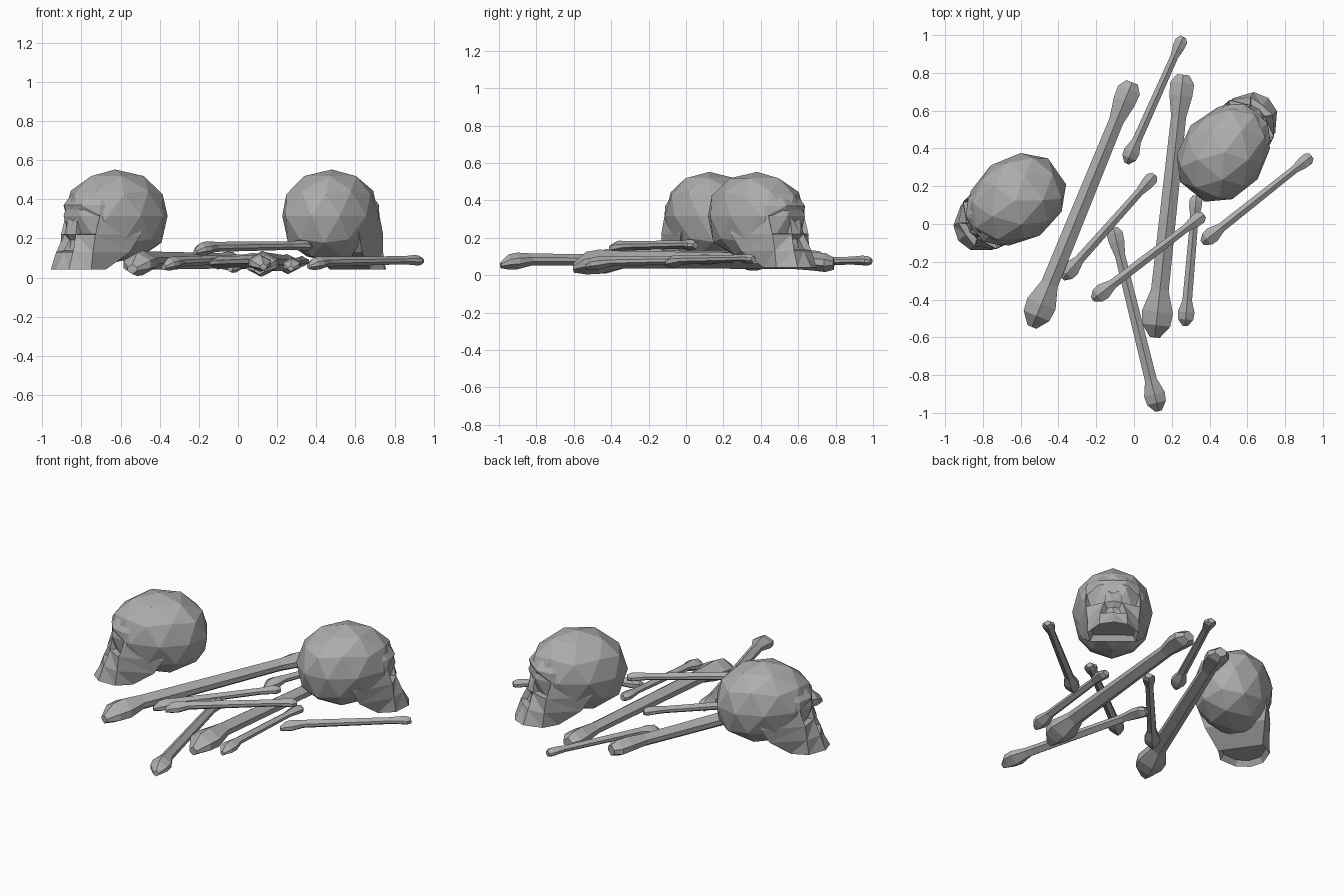
import bpy, bmesh, math
from mathutils import Vector, Matrix

old = bpy.data.objects.get("Cube")
if old:
    bpy.data.objects.remove(old, do_unlink=True)

mat = bpy.data.materials.new("bone_grey")
mat.use_nodes = True
grey = (0.42, 0.42, 0.42, 1)
mat.diffuse_color = grey
mat.node_tree.nodes["Principled BSDF"].inputs["Base Color"].default_value = grey


def finish(bm, name, matrix=None):
    bmesh.ops.recalc_face_normals(bm, faces=bm.faces)
    mesh = bpy.data.meshes.new(name)
    bm.to_mesh(mesh)
    bm.free()
    mesh.materials.append(mat)
    ob = bpy.data.objects.new(name, mesh)
    bpy.context.collection.objects.link(ob)
    if matrix:
        ob.matrix_world = matrix
    return ob


def loft(bm, rings, closed):
    """Bridge rows of vertices with quads; returns faces row by row."""
    rows = []
    for a, b in zip(rings, rings[1:]):
        n = len(a)
        rows.append([bm.faces.new((a[i], a[(i + 1) % n], b[(i + 1) % n], b[i]))
                     for i in range(n if closed else n - 1)])
    return rows


def bulge(value, power):
    """Push a unit coordinate outward, keeping its sign."""
    return math.copysign(abs(value) ** power, value)


# Bones: hexagonal rings swept from the large drooping knuckle to the small one
def bone(name, big, small, r):
    big, small = Vector(big), Vector(small)
    length = (small - big).length
    along = (small - big).normalized()
    side = along.cross(Vector((0, 0, 1))).normalized()
    up = side.cross(along)
    # distance from the end, radius and droop, all in shaft radii
    near = [(0, 0.55, 0.9), (1.3, 1.6, 0.4), (2.7, 1.75, 0.25), (5, 1.0, 0)]
    far = [(4.5, 0.85, 0), (2.2, 1.3, 0), (0.9, 1.35, 0.1), (0, 0.7, 0.2)]
    path = near + [(length / r - d, k, drop) for d, k, drop in far]
    bm = bmesh.new()
    rings = []
    for d, k, drop in path:
        flat = 0.75 if k > 1.1 else 0.95
        rings.append([bm.verts.new(big + r * (along * d + side * k * math.cos(a)
                                              + up * (k * flat * math.sin(a) - drop)))
                      for a in map(math.radians, (90, 20, -20, -90, 200, 160))])
    loft(bm, rings, True)
    bm.faces.new(rings[0])
    bm.faces.new(rings[-1])
    return finish(bm, name)


bone("thigh_bone_left", (-0.54, -0.545, 0.087), (-0.01, 0.75, 0.085), 0.049)
bone("thigh_bone_right", (0.11, -0.6, 0.085), (0.26, 0.79, 0.072), 0.05)
bone("arm_bone_back", (-0.04, 0.32, 0.065), (0.26, 0.99, 0.08), 0.026)
bone("arm_bone_left", (-0.38, -0.29, 0.078), (0.11, 0.26, 0.1), 0.027)
bone("shin_bone", (0.13, -0.99, 0.085), (-0.11, -0.02, 0.078), 0.034)
bone("arm_bone_top", (-0.22, -0.4, 0.155), (0.37, 0.05, 0.165), 0.027)
bone("arm_bone_right", (0.36, -0.1, 0.08), (0.94, 0.36, 0.09), 0.026)
bone("arm_bone_front", (0.27, -0.54, 0.07), (0.33, 0.15, 0.085), 0.027)


# Skulls: faceted cranium plus a lofted face, facing local +x
def skull(name, x, y, heading):
    place = Matrix.Translation((x, y, 0)) @ Matrix.Rotation(math.radians(heading), 4, 'Z')

    bm = bmesh.new()
    bmesh.ops.create_icosphere(bm, subdivisions=2, radius=1)
    for v in bm.verts:
        c = v.co
        low = c.z < 0
        taper = 1 + 0.1 * min(c.z, 0) - 0.12 * max(c.x, 0)
        v.co = (bulge(c.x, 0.85 if low and c.x < 0 else 1) * 0.283,
                bulge(c.y, 0.85) * 0.227 * taper,
                0.315 + bulge(c.z, 0.85 if low else 0.95) * 0.237)
    finish(bm, name + "_cranium", place)

    # each level: height, then (forward, sideways) for centre, mid, corner, rear
    levels = [
        (0.46, (0.21, 0), (0.19, 0.07), (0.13, 0.125), (-0.04, 0.165)),
        (0.37, (0.27, 0), (0.265, 0.08), (0.2, 0.15), (-0.04, 0.205)),
        (0.32, (0.25, 0), (0.26, 0.04), (0.2, 0.152), (-0.03, 0.205)),
        (0.22, (0.295, 0), (0.28, 0.05), (0.23, 0.153), (-0.02, 0.2)),
        (0.13, (0.32, 0), (0.315, 0.075), (0.24, 0.145), (0.03, 0.175)),
        (0.04, (0.37, 0), (0.345, 0.08), (0.25, 0.145), (0.15, 0.13)),
    ]
    bm = bmesh.new()
    rings = []
    for z, *half in levels:
        full = [(f, -s) for f, s in half[:0:-1]] + half
        rings.append([bm.verts.new((f, s, z)) for f, s in full])
    rows = loft(bm, rings, False)
    bm.faces.new(rings[0])
    palate = bm.faces.new(rings[-1])
    for a, b in zip(rings, rings[1:]):
        bm.faces.new((a[0], b[0], b[-1], a[-1]))
    bmesh.ops.recalc_face_normals(bm, faces=bm.faces)
    # eye sockets, nose opening and palate pushed in
    for faces, rim, deep in (([rows[2][1]], 0.016, 0.045), ([rows[2][4]], 0.016, 0.045),
                             (rows[3][2:4], 0.018, 0.03), ([palate], 0.02, 0.03)):
        bmesh.ops.inset_region(bm, faces=faces, thickness=rim, depth=-deep, use_even_offset=True)
    bmesh.ops.triangulate(bm, faces=[f for f in bm.faces if len(f.verts) == 4])
    finish(bm, name + "_face", place)


skull("left_skull", -0.628, 0.125, 215)
skull("right_skull", 0.478, 0.38, 51)
